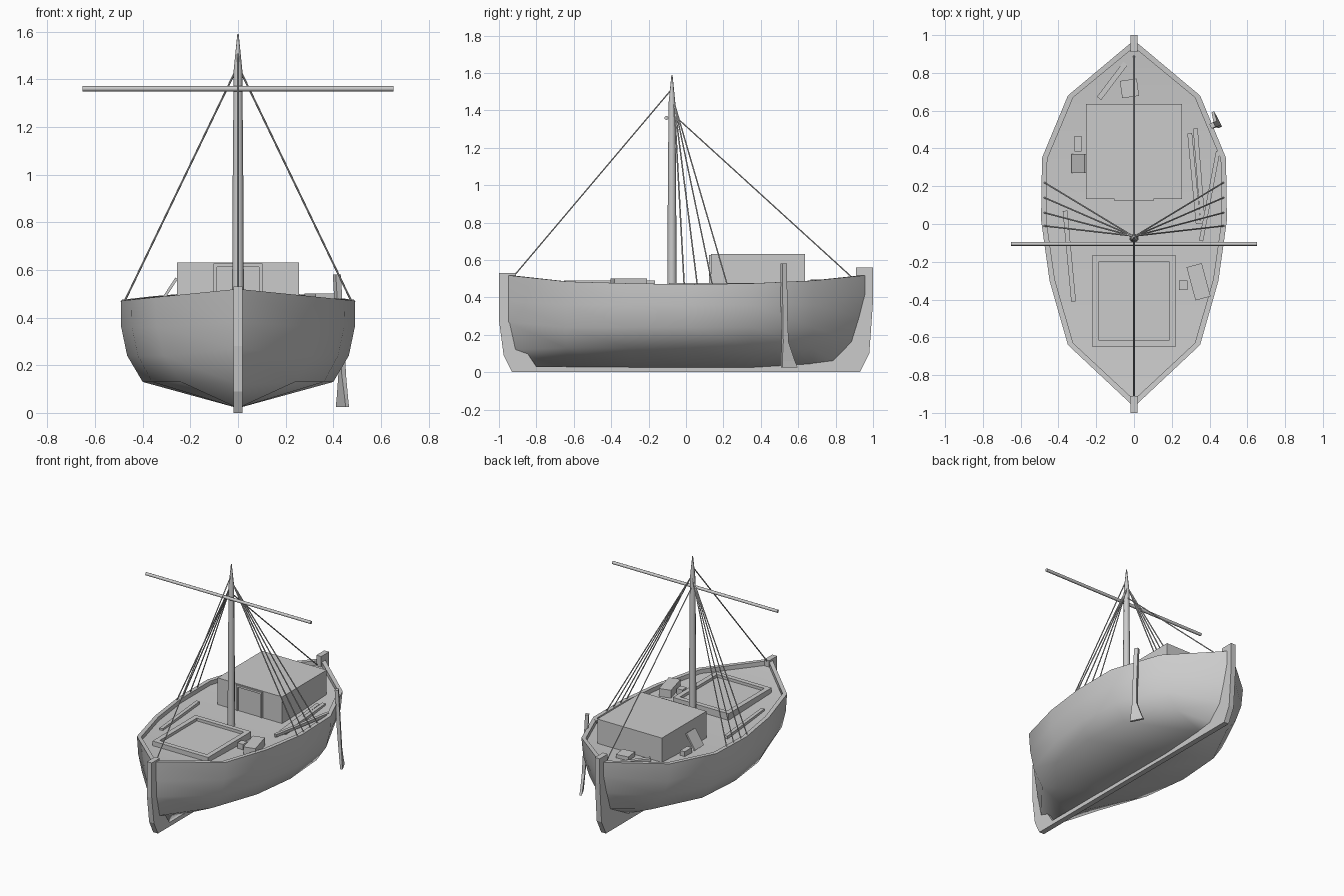
import bpy, bmesh, math
from mathutils import Vector

if "Cube" in bpy.data.objects:
    bpy.data.objects.remove(bpy.data.objects["Cube"])


def make(name, verts, faces, smooth=None):
    bm = bmesh.new()
    vs = [bm.verts.new(v) for v in verts]
    for f in faces:
        bm.faces.new([vs[i] for i in f])
    bmesh.ops.remove_doubles(bm, verts=bm.verts, dist=1e-5)
    bmesh.ops.dissolve_degenerate(bm, edges=bm.edges, dist=1e-5)
    bmesh.ops.recalc_face_normals(bm, faces=bm.faces)
    me = bpy.data.meshes.new(name)
    bm.to_mesh(me)
    bm.free()
    ob = bpy.data.objects.new(name, me)
    bpy.context.collection.objects.link(ob)
    if smooth:
        bpy.ops.object.select_all(action='DESELECT')
        ob.select_set(True)
        bpy.context.view_layer.objects.active = ob
        bpy.ops.object.shade_smooth_by_angle(angle=math.radians(smooth))
    return ob


def loft(name, rings, caps=True, smooth=None):
    n = len(rings[0])
    verts = [p for r in rings for p in r]
    faces = [(i*n+j, i*n+(j+1) % n, (i+1)*n+(j+1) % n, (i+1)*n+j)
             for i in range(len(rings)-1) for j in range(n)]
    if caps:
        faces += [tuple(range(n)), tuple(range(len(verts)-n, len(verts)))]
    return make(name, verts, faces, smooth)


def rod(name, points, radii, sides=8, smooth=50):
    axis = (Vector(points[-1]) - Vector(points[0])).normalized()
    q = axis.to_track_quat('Z', 'Y')
    rings = []
    for p, r in zip(points, radii):
        rings.append([Vector(p) + q @ Vector((r*math.cos(a), r*math.sin(a), 0))
                      for a in (2*math.pi*k/sides for k in range(sides))])
    return loft(name, rings, smooth=smooth)


def box(name, centre, size, rot=(0, 0, 0)):
    x, y, z = (s/2 for s in size)
    rings = [[(-x, -y, h), (x, -y, h), (x, y, h), (-x, y, h)] for h in (-z, z)]
    ob = loft(name, rings)
    ob.location = centre
    ob.rotation_euler = [math.radians(a) for a in rot]
    return ob


def plank(name, a, b, width, z, thick=0.02):
    dx, dy = b[0]-a[0], b[1]-a[1]
    return box(name, ((a[0]+b[0])/2, (a[1]+b[1])/2, z), (math.hypot(dx, dy), width, thick),
               (0, 0, math.degrees(math.atan2(dy, dx))))


# Hull with gunwale and sunken deck: y, sheer height, keel height, half widths by row
stations = [(-.64, .485, .02, (.35, .34, .31, .24)),
            (-.30, .475, .02, (.447, .445, .42, .36)),
            (.02, .47, .02, (.492, .49, .465, .40)),
            (.35, .475, .02, (.487, .482, .45, .375)),
            (.68, .49, .04, (.35, .335, .29, .21))]


def section(outer, inner):
    half = inner + outer
    return half + [(-x, y, z) for x, y, z in reversed(half[:-1])]


bow = [(0, -.968, .52), (0, -.968, .38), (0, -.968, .27), (0, -.935, .12), (0, -.888, .02)]
stern = [(0, .973, .52), (0, .973, .42), (0, .94, .29), (0, .9, .16), (0, .797, .055)]
rings = [section(bow, [(0, -.93, .487), (0, -.93, .518)])]
for y, top, keel, w in stations:
    outer = [(w[0], y, top), (w[1], y, .36), (w[2], y, .24), (w[3], y, .13), (0, y, keel)]
    x = w[0] - .028
    rings.append(section(outer, [(x, y*.985, top-.03), (x, y*.985, top)]))
rings.append(section(stern, [(0, .935, .487), (0, .935, .518)]))
loft("hull", rings, caps=False, smooth=50)

# Keel with stem and stern posts
profile = [(-1, .53), (-1, .28), (-.975, .09), (-.93, 0), (.93, 0), (.98, .1), (1, .38), (1, .56),
           (.91, .56), (.91, .45), (.88, .3), (.8, .12), (.4, .03),
           (-.8, .03), (-.88, .15), (-.91, .3), (-.91, .53)]
loft("keel_and_posts", [[(x, y, z) for y, z in profile] for x in (-.019, .019)])

# Mast and yard
MY = -.075
rod("mast", [(0, MY, .44), (0, MY, 1.0), (0, MY, 1.44), (0, MY, 1.54), (0, MY, 1.59)],
    [.025, .022, .018, .008, .003])
rod("yard", [(-.652, -.105, 1.36), (.652, -.105, 1.36)], [.011, .011])

# Rigging
for side in (-1, 1):
    for i, y in enumerate((-.01, .06, .14, .22)):
        rod(f"shroud_{side}_{i}", [(side*.475, y, .47), (side*.008, MY+.012, 1.44)], [.004]*2, 6)
rod("fore_stay", [(0, -.92, .515), (0, MY, 1.515)], [.004]*2, 6)
rod("back_stay", [(0, .89, .505), (0, MY+.01, 1.375)], [.004]*2, 6)

# Deck cabin with door frame and door
box("cabin", (0, .385, .535), (.51, .503, .194))
for s in (-1, 1):
    box(f"door_jamb_{s}", (s*.095, .131, .535), (.014, .018, .18))
box("door_lintel", (0, .131, .62), (.204, .018, .014))
box("door", (0, .135, .53), (.17, .01, .165))

# Cargo hatch: raised coaming around a lid
for s in (-1, 1):
    box(f"hatch_side_{s}", (s*.203, -.408, .465), (.034, .486, .05))
    box(f"hatch_end_{s}", (0, -.408 + s*.226, .465), (.374, .034, .05))
box("hatch_lid", (0, -.408, .455), (.374, .42, .03))

# Crates and leaning board
box("chest", (.342, -.306, .47), (.083, .182, .06), (0, 0, 15))
box("small_crate", (.262, -.325, .46), (.045, .05, .05))
box("aft_crate", (-.024, .718, .475), (.09, .092, .04), (0, 0, 8))
box("side_crate", (-.297, .425, .46), (.036, .08, .05))
box("leaning_board", (-.292, .32, .512), (.012, .1, .125), (0, 33, 0))

# Loose planks on deck
plank("port_plank", (-.365, .07), (-.32, -.41), .025, .452)
plank("aft_plank", (-.185, .665), (-.045, .85), .028, .475)
plank("starboard_plank_a", (.295, .48), (.34, 0), .025, .452)
plank("starboard_plank_b", (.325, .505), (.365, 0), .025, .455)
plank("starboard_plank_c", (.445, .385), (.355, -.09), .022, .468)

# Steering oar with flared blade
d, n = Vector((-.45, .89, 0)), Vector((.89, .45, 0))
oar = []
for x, y, z, w, t in ((.415, .522, .58, .014, .012), (.43, .525, .3, .014, .012),
                      (.437, .53, .16, .016, .010), (.438, .545, .06, .038, .008),
                      (.438, .553, .025, .046, .008)):
    c = Vector((x, y, z))
    oar.append([c+d*w+n*t, c-d*w+n*t, c-d*w-n*t, c+d*w-n*t])
loft("steering_oar", oar)
